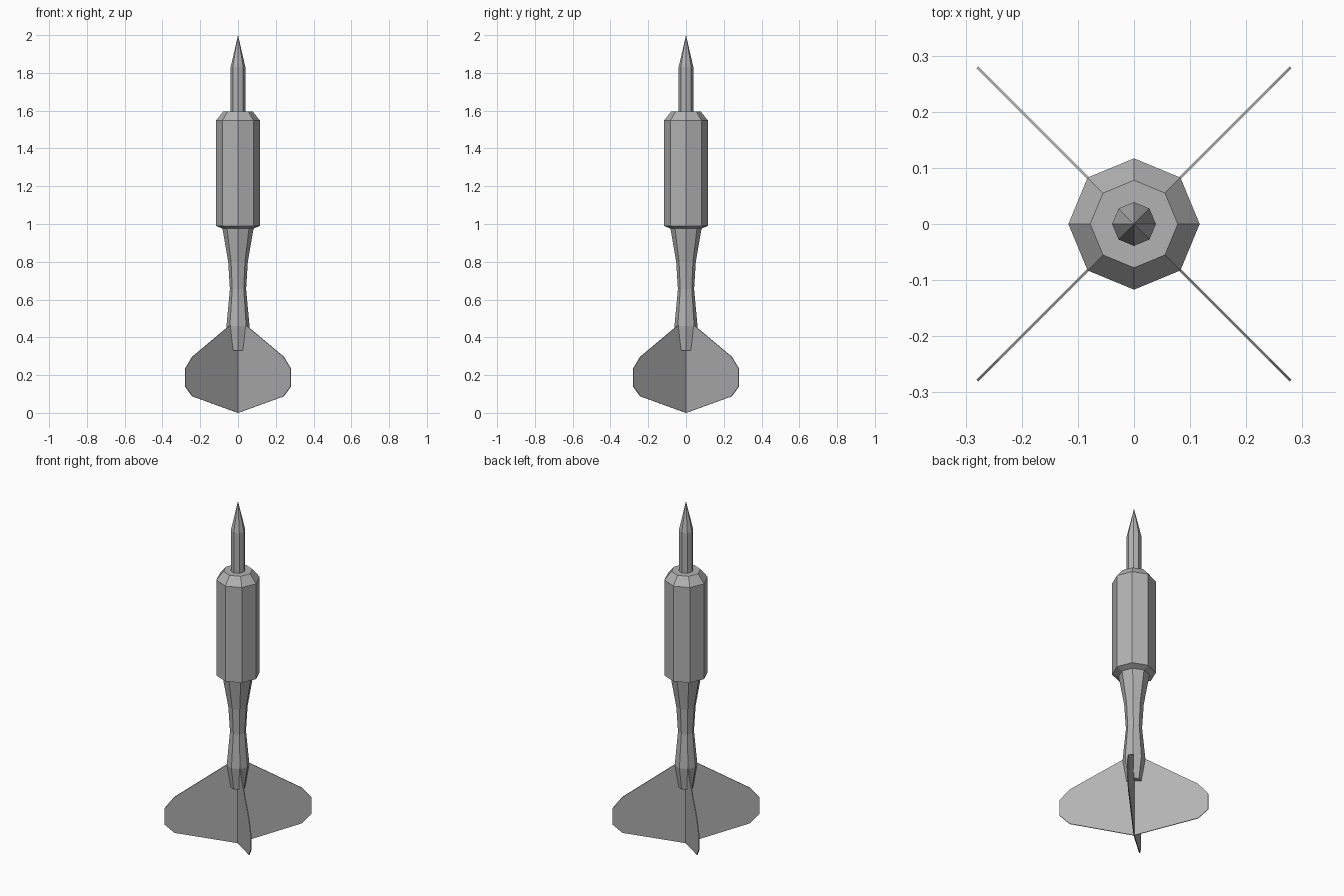
import bpy, bmesh
from math import pi, cos, sin

if "Cube" in bpy.data.objects:
    bpy.data.objects.remove(bpy.data.objects["Cube"])

SIDES = 8

# Dark grey metal
grey = bpy.data.materials.new("dark_grey")
grey.diffuse_color = (0.45, 0.45, 0.45, 1)
grey.use_nodes = True
grey.node_tree.nodes["Principled BSDF"].inputs["Base Color"].default_value = grey.diffuse_color


def make_object(name, bm):
    bmesh.ops.remove_doubles(bm, verts=bm.verts, dist=1e-5)
    bmesh.ops.recalc_face_normals(bm, faces=bm.faces)
    mesh = bpy.data.meshes.new(name)
    bm.to_mesh(mesh)
    bm.free()
    mesh.materials.append(grey)
    obj = bpy.data.objects.new(name, mesh)
    bpy.context.collection.objects.link(obj)
    return obj


def turned(name, profile):
    """Eight-sided turned part from (radius, height) pairs, capped at both ends."""
    bm = bmesh.new()
    rings = [[bm.verts.new((r * cos(2 * pi * i / SIDES), r * sin(2 * pi * i / SIDES), z))
              for i in range(SIDES)] if r else [bm.verts.new((0, 0, z))]
             for r, z in profile]
    for low, high in zip(rings, rings[1:]):
        for i in range(SIDES):
            j = (i + 1) % SIDES
            if len(high) == 1:
                bm.faces.new((low[i], low[j], high[0]))
            else:
                bm.faces.new((low[i], low[j], high[j], high[i]))
    for ring in (rings[0], rings[-1]):
        if len(ring) > 1:
            bm.faces.new(ring)
    return make_object(name, bm)


def fin(name, angle, outline, thickness=0.005):
    """Thin upright plate reaching outward from the axis."""
    bm = bmesh.new()
    face = bm.faces.new([bm.verts.new((r, -thickness / 2, z)) for r, z in outline])
    out = bmesh.ops.extrude_face_region(bm, geom=[face])
    moved = [v for v in out["geom"] if isinstance(v, bmesh.types.BMVert)]
    bmesh.ops.translate(bm, verts=moved, vec=(0, thickness, 0))
    obj = make_object(name, bm)
    obj.rotation_euler.z = angle
    return obj


# Needle point
turned("point", [(0.039, 1.58), (0.039, 1.83), (0, 2.0)])

# Heavy barrel with chamfered ends
turned("barrel", [(0.08, 0.975), (0.117, 0.99), (0.117, 1.547), (0.078, 1.595)])

# Waisted shaft
turned("shaft", [(0.04, 0.33), (0.061, 0.46), (0.043, 0.655), (0.052, 0.80), (0.083, 0.98)])

# Four diagonal flight fins
outline = [(0, 0), (0.342, 0.088), (0.395, 0.14), (0.395, 0.235),
           (0.342, 0.297), (0, 0.5)]
for k in range(4):
    fin(f"fin_{k + 1}", pi / 4 + k * pi / 2, outline)
